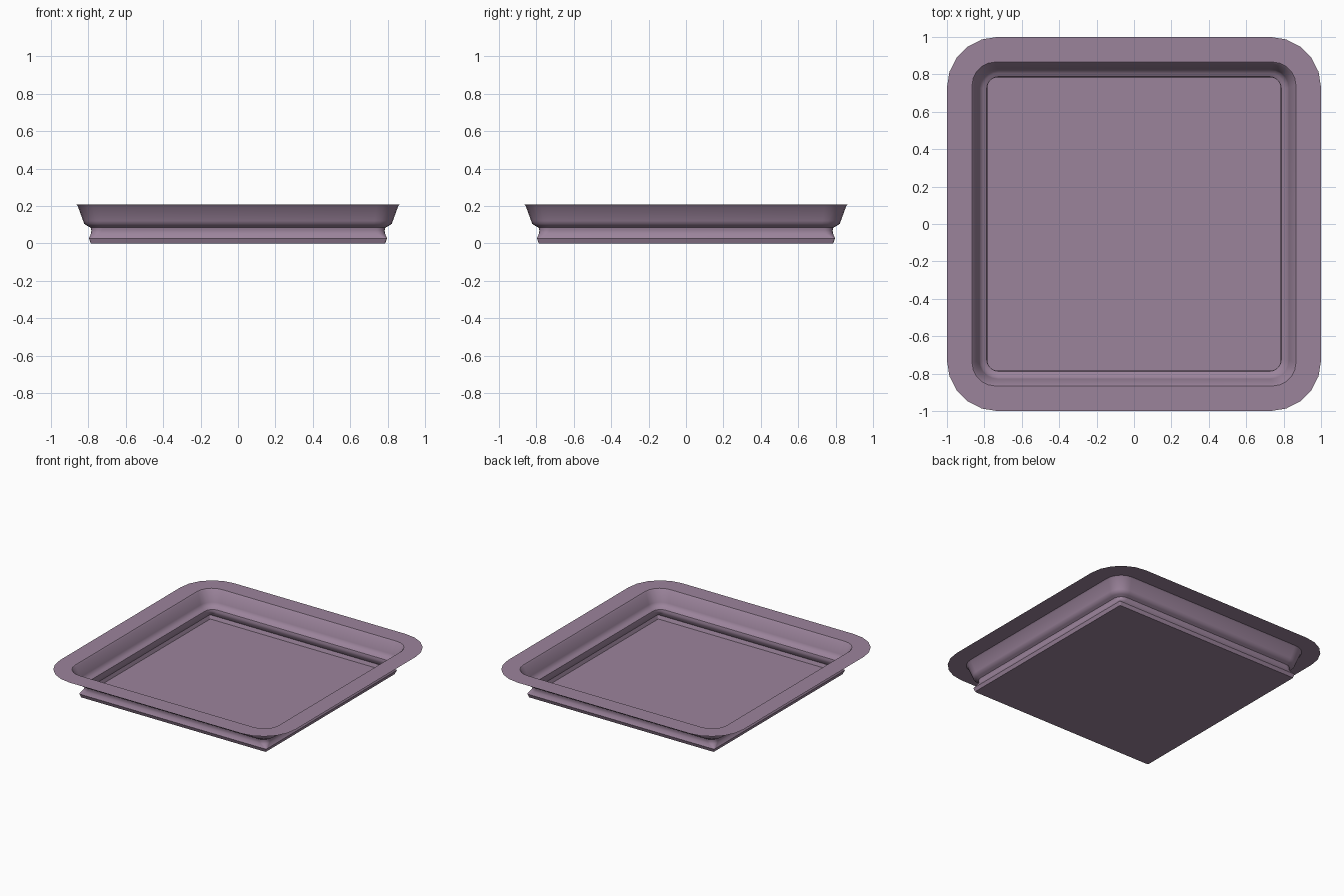
import bpy
import bmesh
from math import cos, sin, pi

if "Cube" in bpy.data.objects:
    bpy.data.objects.remove(bpy.data.objects["Cube"])

SEGMENTS = 5  # facets per rounded corner


def ring(bm, half, radius, z):
    """Rounded square loop of vertices."""
    verts = []
    for quarter in range(4):
        mid = quarter * pi / 2 + pi / 4
        cx = (half - radius) * (1 if cos(mid) > 0 else -1)
        cy = (half - radius) * (1 if sin(mid) > 0 else -1)
        for i in range(SEGMENTS + 1):
            a = (quarter + i / SEGMENTS) * pi / 2
            verts.append(bm.verts.new((cx + radius * cos(a), cy + radius * sin(a), z)))
    return verts


def make_sheet(name, profile, material):
    """Thin sheet swept through rounded squares, closed by a flat floor."""
    bm = bmesh.new()
    loops = [ring(bm, *p) for p in profile]
    bm.faces.new(loops[0])
    for low, high in zip(loops, loops[1:]):
        n = len(low)
        for i in range(n):
            j = (i + 1) % n
            bm.faces.new((low[i], high[i], high[j], low[j]))
    bmesh.ops.recalc_face_normals(bm, faces=bm.faces[:])
    # the inside of the tray is the front of the sheet
    bm.faces.ensure_lookup_table()
    if bm.faces[0].normal.z < 0:
        bmesh.ops.reverse_faces(bm, faces=bm.faces[:])
    mesh = bpy.data.meshes.new(name)
    bm.to_mesh(mesh)
    bm.free()
    obj = bpy.data.objects.new(name, mesh)
    bpy.context.collection.objects.link(obj)
    mesh.materials.append(material)
    bpy.context.view_layer.objects.active = obj
    obj.select_set(True)
    bpy.ops.object.shade_smooth_by_angle(angle=0.7)
    return obj


mauve = bpy.data.materials.new("mauve")
mauve.diffuse_color = (0.33, 0.23, 0.33, 1)
mauve.use_nodes = True
mauve.node_tree.nodes["Principled BSDF"].inputs["Base Color"].default_value = mauve.diffuse_color

# half width, corner radius, height: floor, foot bead, neck, ledge, wall, rim
profile = [
    (0.787, 0.008, 0.0),
    (0.797, 0.010, 0.027),
    (0.786, 0.045, 0.052),
    (0.784, 0.055, 0.068),
    (0.788, 0.065, 0.084),
    (0.806, 0.080, 0.094),
    (0.822, 0.095, 0.104),
    (0.828, 0.100, 0.120),
    (0.857, 0.115, 0.200),
    (0.866, 0.125, 0.208),
    (1.000, 0.270, 0.208),
]
make_sheet("tray", profile, mauve)
